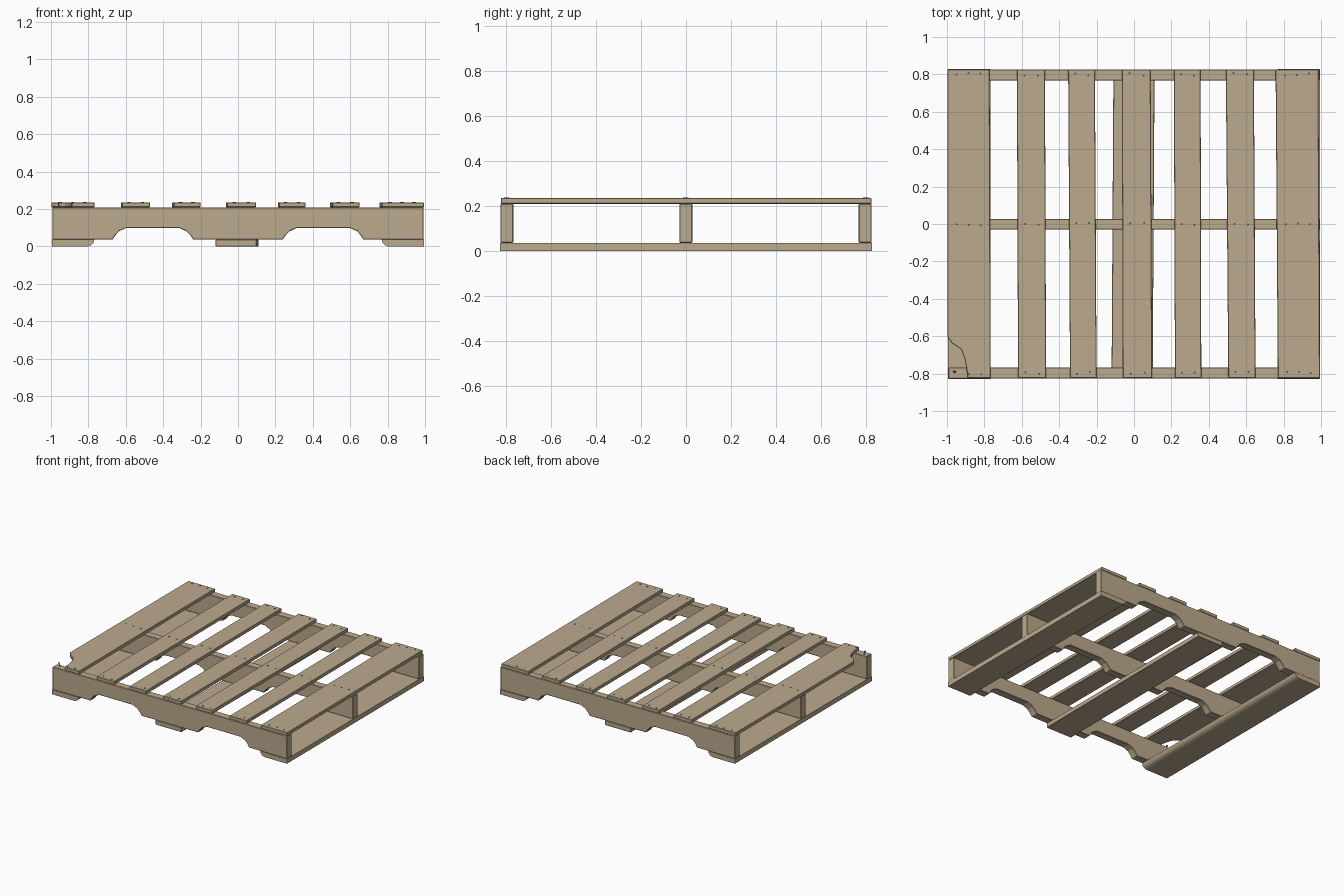
import bpy, bmesh, random
from mathutils import Vector, Matrix

if "Cube" in bpy.data.objects:
    bpy.data.objects.remove(bpy.data.objects["Cube"])

random.seed(4)


def material(name, color):
    m = bpy.data.materials.new(name)
    m.diffuse_color = color
    m.use_nodes = True
    m.node_tree.nodes["Principled BSDF"].inputs["Base Color"].default_value = m.diffuse_color
    return m


WOOD = material("wood", (0.50, 0.40, 0.27, 1))
STEEL = material("nail_steel", (0.12, 0.11, 0.10, 1))


def finish(bm, name, mat, bevel=0.0):
    bmesh.ops.recalc_face_normals(bm, faces=bm.faces)
    mesh = bpy.data.meshes.new(name)
    bm.to_mesh(mesh)
    bm.free()
    mesh.materials.append(mat)
    ob = bpy.data.objects.new(name, mesh)
    bpy.context.collection.objects.link(ob)
    if bevel:
        mod = ob.modifiers.new("worn_edges", 'BEVEL')
        mod.width = bevel
        mod.segments = 1
        mod.limit_method = 'ANGLE'
        mod.angle_limit = 0.9
    return ob


def prism(name, outline, axis, lo, hi, bevel=0.003):
    """Extrude an outline along y (xz outline) or z (xy outline)."""
    bm = bmesh.new()
    place = (lambda u, v: (u, lo, v)) if axis == 'y' else (lambda u, v: (u, v, lo))
    face = bm.faces.new([bm.verts.new(place(u, v)) for u, v in outline])
    ext = bmesh.ops.extrude_face_region(bm, geom=[face])
    step = Vector((0, hi - lo, 0)) if axis == 'y' else Vector((0, 0, hi - lo))
    bmesh.ops.translate(bm, vec=step,
                        verts=[g for g in ext["geom"] if isinstance(g, bmesh.types.BMVert)])
    return finish(bm, name, WOOD, bevel)


# Stringers with two fork notches each
Z0, Z1, Z2, Z3 = 0.0, 0.036, 0.209, 0.235
notch = [(0.24, Z1), (0.255, 0.06), (0.275, 0.08), (0.315, 0.099),
         (0.595, 0.099), (0.635, 0.082), (0.655, 0.06), (0.67, Z1)]
stringer = [(-0.992, Z1)] + [(-x, z) for x, z in reversed(notch)] + notch
stringer += [(0.992, Z1), (0.992, Z2), (-0.992, Z2)]
for name, y in (("front", -0.797), ("middle", -0.001), ("back", 0.797)):
    prism(name + "_stringer", stringer, 'y', y - 0.029, y + 0.029)

# Bottom boards: the outer pair have rounded-off inner edges
edge = [(-0.768, Z1), (-0.770, 0.026), (-0.776, 0.015), (-0.786, 0.006), (-0.802, Z0)]
left = [(-0.994, Z0), (-0.994, Z1)] + edge
prism("left_bottom_board", left, 'y', -0.828, 0.828, 0)
prism("right_bottom_board", [(-x, z) for x, z in left], 'y', -0.828, 0.828, 0)
prism("middle_bottom_board", [(-0.12, -0.826), (0.1, -0.826), (0.11, 0.826), (-0.11, 0.826)],
      'z', Z0, Z1)

# Top boards: x limits at the front end, then at the back end
boards = [(-0.998, -0.766, -0.998, -0.772), (-0.620, -0.470, -0.626, -0.476),
          (-0.342, -0.200, -0.352, -0.209), (-0.060, 0.097, -0.065, 0.089),
          (0.219, 0.360, 0.213, 0.356), (0.504, 0.650, 0.491, 0.641),
          (0.769, 0.994, 0.757, 0.986)]
broken = [(-0.998, -0.605), (-0.972, -0.638), (-0.925, -0.670), (-0.908, -0.712),
          (-0.897, -0.765), (-0.889, -0.824)]
for i, (a, b, c, d) in enumerate(boards):
    front = broken if i == 0 else [(a, -0.824)]
    prism(f"top_board_{i + 1}", front + [(b, -0.824), (d, 0.826), (c, 0.826)], 'z', Z2, Z3)

# Nails: three across wide boards, two across narrow ones, at every stringer
bm = bmesh.new()


def nail(x, y, top, length, radius, tilt=0.0):
    mat = Matrix.Translation((x, y, top - length / 2)) @ Matrix.Rotation(tilt, 4, 'Y')
    bmesh.ops.create_cone(bm, cap_ends=True, segments=8, radius1=radius, radius2=radius,
                          depth=length, matrix=mat)


for i, (a, b, c, d) in enumerate(boards):
    spots = (0.22, 0.5, 0.78) if i in (0, 6) else (0.27, 0.75)
    for y in (-0.797, 0.0, 0.8):
        t = (y + 0.825) / 1.65
        x0, x1 = a + (c - a) * t, b + (d - b) * t
        for s in spots:
            x = x0 + (x1 - x0) * s
            if i == 0 and y < -0.5 and x < -0.9:
                continue
            nail(x, y + random.uniform(-0.008, 0.008), Z3 + 0.002, 0.01, 0.006)
# Bare nail left standing in the broken corner
nail(-0.955, -0.79, 0.233, 0.04, 0.003, -0.35)
nail(-0.962, -0.79, 0.235, 0.004, 0.007, -0.35)
finish(bm, "nails", STEEL)
